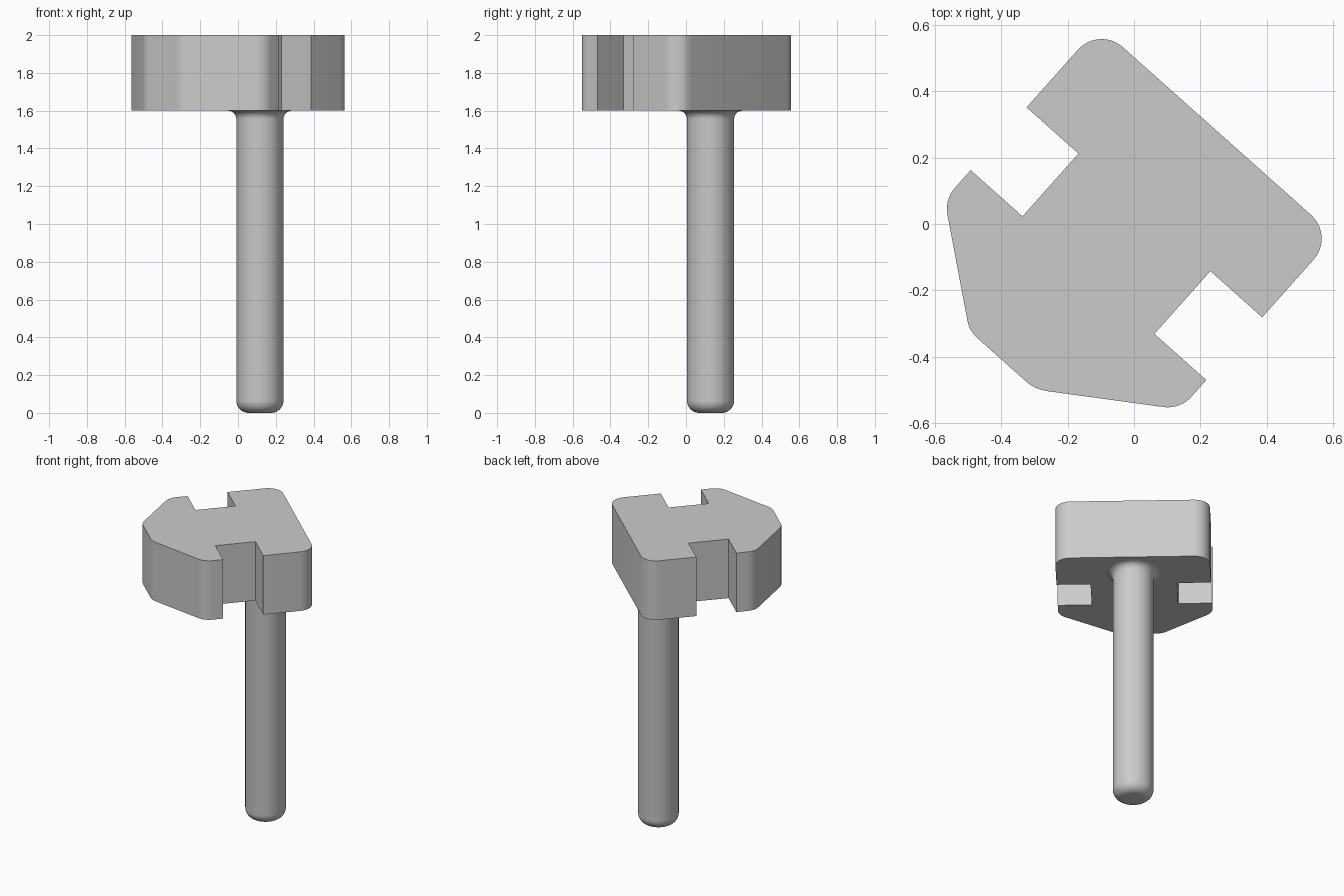
import bpy, bmesh, math
from mathutils import Vector, Matrix

cube = bpy.data.objects.get("Cube")
if cube:
    bpy.data.objects.remove(cube, do_unlink=True)

TURN = Matrix.Rotation(math.radians(-41.7), 4, 'Z')
HEAD_BOTTOM, HEAD_TOP = 1.6, 2.0

grey = bpy.data.materials.new("plain grey")
grey.use_nodes = True
COLOUR = (0.6, 0.6, 0.6, 1)
grey.diffuse_color = COLOUR
grey.node_tree.nodes["Principled BSDF"].inputs["Base Color"].default_value = COLOUR


def finish(name, bm):
    """Turn a bmesh into a rotated, shaded object."""
    bmesh.ops.recalc_face_normals(bm, faces=bm.faces)
    bm.transform(TURN)
    mesh = bpy.data.meshes.new(name)
    bm.to_mesh(mesh)
    bm.free()
    mesh.materials.append(grey)
    obj = bpy.data.objects.new(name, mesh)
    bpy.context.collection.objects.link(obj)
    bpy.ops.object.select_all(action='DESELECT')
    obj.select_set(True)
    bpy.context.view_layer.objects.active = obj
    bpy.ops.object.shade_smooth_by_angle(angle=math.radians(30))


def rounded(corners, steps=8):
    """Outline points with an arc at every corner that has a radius."""
    points = []
    for i, (x, y, r) in enumerate(corners):
        p = Vector((x, y))
        if not r:
            points.append(p)
            continue
        a = (Vector(corners[i - 1][:2]) - p).normalized()
        b = (Vector(corners[(i + 1) % len(corners)][:2]) - p).normalized()
        half = a.angle(b) / 2
        centre = p + (a + b).normalized() * r / math.sin(half)
        start = (p + a * r / math.tan(half) - centre).normalized()
        end = (p + b * r / math.tan(half) - centre).normalized()
        points += [centre + r * start.slerp(end, k / steps) for k in range(steps + 1)]
    return points


# Head: extruded plate with a notch in each side and a tapered nose
R = 0.095
right = [(0.475, 0.375, R), (0.475, 0.047, 0), (0.266, 0.047, 0),
         (0.266, -0.206, 0), (0.475, -0.206, 0), (0.475, -0.324, R)]
left = [(-x, y, r) for x, y, r in reversed(right)]
nose = [(0.109, -0.57, 0.12), (-0.156, -0.57, R)]
bm = bmesh.new()
face = bm.faces.new([bm.verts.new((p.x, p.y, HEAD_BOTTOM))
                     for p in rounded(right + nose + left)])
top = bmesh.ops.extrude_face_region(bm, geom=[face], use_keep_orig=True)["geom"]
bmesh.ops.translate(bm, vec=(0, 0, HEAD_TOP - HEAD_BOTTOM),
                    verts=[g for g in top if isinstance(g, bmesh.types.BMVert)])
finish("head", bm)

# Shaft: lathed pin with a rounded tip and a flared root under the head
RADIUS, TIP, FLARE, STEPS = 0.125, 0.065, 0.045, 8
quarter = [math.pi / 2 * k / STEPS for k in range(STEPS + 1)]
profile = [(0, 0)]
profile += [(RADIUS - TIP + TIP * math.sin(t), TIP - TIP * math.cos(t)) for t in quarter]
profile += [(RADIUS + FLARE - FLARE * math.cos(t),
             HEAD_BOTTOM - FLARE + FLARE * math.sin(t)) for t in quarter]
bm = bmesh.new()
verts = [bm.verts.new((r, 0, z)) for r, z in profile]
edges = [bm.edges.new(pair) for pair in zip(verts, verts[1:])]
bmesh.ops.spin(bm, geom=verts + edges, axis=(0, 0, 1), cent=(0, 0, 0),
               angle=math.tau, steps=48)
bmesh.ops.remove_doubles(bm, verts=bm.verts, dist=0.0005)
bmesh.ops.translate(bm, vec=(0, 0.174, 0), verts=bm.verts)
finish("shaft", bm)
